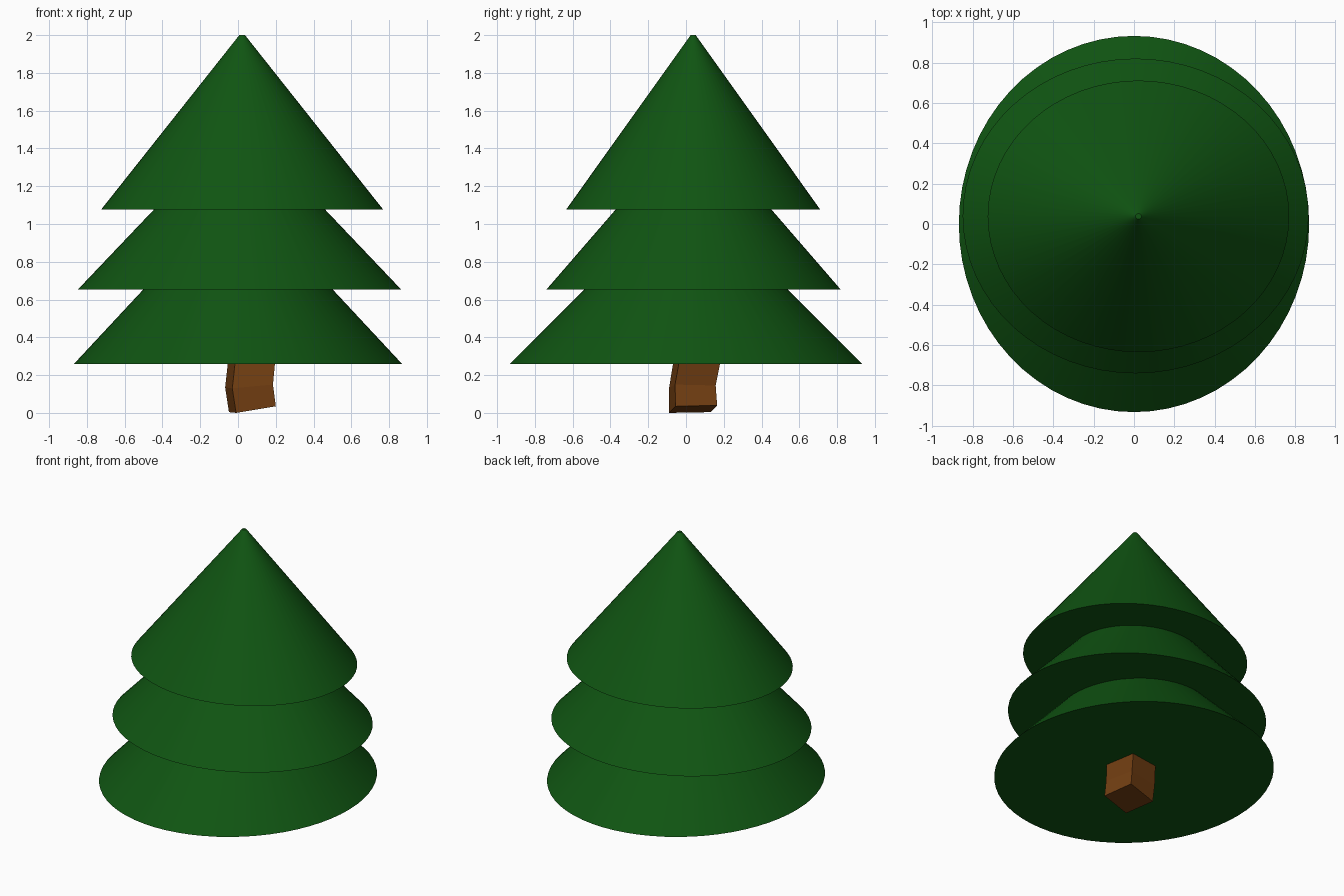
import bpy, bmesh, math

if "Cube" in bpy.data.objects:
    bpy.data.objects.remove(bpy.data.objects["Cube"])


def material(name, rgb):
    m = bpy.data.materials.new(name)
    m.diffuse_color = (*rgb, 1)
    m.use_nodes = True
    m.node_tree.nodes["Principled BSDF"].inputs["Base Color"].default_value = m.diffuse_color
    return m


green = material("pine green", (0.005, 0.09, 0.006))
brown = material("bark brown", (0.17, 0.049, 0.006))


def foliage(name, x, y, z, rx, ry, height, tip):
    """Smooth oval cone with a closed base and a small blunt tip."""
    bpy.ops.mesh.primitive_cone_add(vertices=64, radius1=1, radius2=tip, depth=1,
                                    location=(x, y, z + height / 2))
    ob = bpy.context.object
    ob.name = name
    ob.scale = (rx, ry, height)
    bpy.ops.object.transform_apply(location=False, rotation=False, scale=True)
    bpy.ops.object.shade_smooth_by_angle(angle=math.radians(30))
    ob.data.materials.append(green)


# Three overlapping tiers
foliage("lower_foliage", 0.0, 0.0, 0.26, 0.868, 0.932, 0.92, 0.012)
foliage("middle_foliage", 0.008, 0.04, 0.652, 0.857, 0.78, 0.89, 0.012)
foliage("top_foliage", 0.022, 0.038, 1.076, 0.747, 0.673, 0.924, 0.02)

# Crooked four-sided trunk: rings of front-left, front-right, back-right, back-left
rings = [
    [(-0.01, -0.09, 0.0), (0.2, -0.055, 0.035), (0.163, 0.165, 0.04), (-0.048, 0.13, 0.004)],
    [(-0.03, -0.09, 0.13), (0.185, -0.058, 0.15), (0.148, 0.157, 0.145), (-0.068, 0.125, 0.135)],
    [(-0.005, -0.052, 0.36), (0.205, -0.02, 0.36), (0.167, 0.2, 0.36), (-0.043, 0.168, 0.36)],
]
bm = bmesh.new()
loops = [[bm.verts.new(p) for p in ring] for ring in rings]
for low, high in zip(loops, loops[1:]):
    for i in range(4):
        j = (i + 1) % 4
        bm.faces.new((low[i], low[j], high[j], high[i]))
bm.faces.new(loops[0][::-1])
bm.faces.new(loops[-1])
bmesh.ops.recalc_face_normals(bm, faces=bm.faces)
mesh = bpy.data.meshes.new("trunk")
bm.to_mesh(mesh)
bm.free()
mesh.materials.append(brown)
bpy.context.collection.objects.link(bpy.data.objects.new("trunk", mesh))
